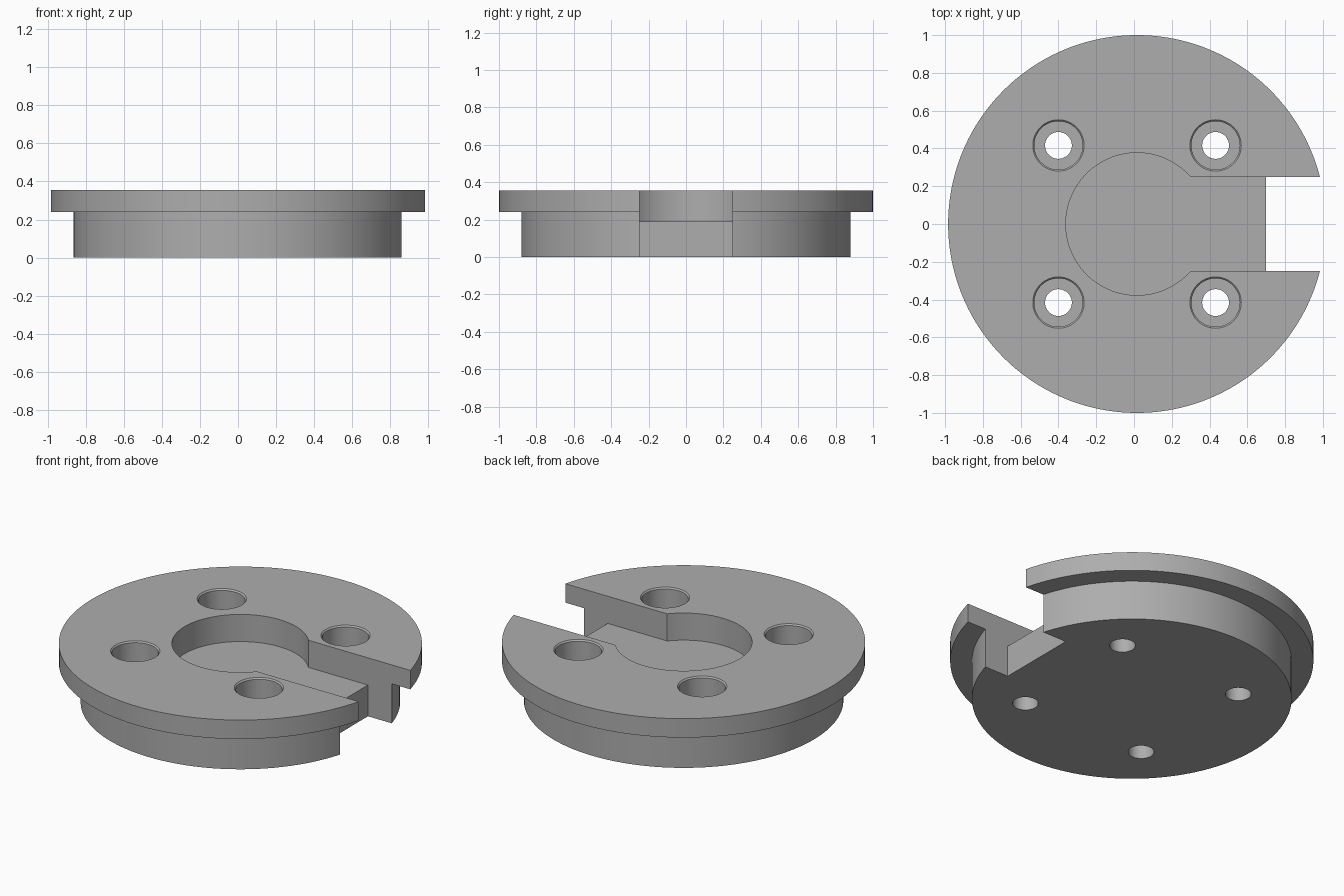
import bpy, bmesh
from math import cos, sin, tau, asin

cube = bpy.data.objects.get("Cube")
if cube:
    bpy.data.objects.remove(cube)

CX = 0.016            # axis of the round body
TOP, FLANGE, FLOOR = 0.355, 0.24, 0.19
SLOT = 0.248          # half width of the slot
POCKET = 0.377

steel = bpy.data.materials.new("grey_steel")
steel.use_nodes = True
colour = (0.42, 0.42, 0.42, 1)
steel.diffuse_color = colour
steel.node_tree.nodes["Principled BSDF"].inputs["Base Color"].default_value = colour


def finish(name, bm):
    bmesh.ops.recalc_face_normals(bm, faces=bm.faces)
    mesh = bpy.data.meshes.new(name)
    bm.to_mesh(mesh)
    bm.free()
    mesh.materials.append(steel)
    obj = bpy.data.objects.new(name, mesh)
    bpy.context.collection.objects.link(obj)
    return obj


def turned(name, profile, x, y, n):
    """Closed solid turned from (radius, z) points, bottom to top."""
    bm = bmesh.new()
    rings = [[bm.verts.new((x + r * cos(tau * i / n), y + r * sin(tau * i / n), z))
              for i in range(n)] for r, z in profile]
    for low, high in zip(rings, rings[1:]):
        for i in range(n):
            j = (i + 1) % n
            bm.faces.new((low[i], low[j], high[j], high[i]))
    bm.faces.new(rings[0])
    bm.faces.new(rings[-1])
    return finish(name, bm)


def extruded(name, outline, z0, z1):
    bm = bmesh.new()
    face = bm.faces.new([bm.verts.new((x, y, z0)) for x, y in outline])
    new = bmesh.ops.extrude_face_region(bm, geom=[face])["geom"]
    verts = [v for v in new if isinstance(v, bmesh.types.BMVert)]
    bmesh.ops.translate(bm, verts=verts, vec=(0, 0, z1 - z0))
    return finish(name, bm)


# Flanged round body
body = turned("flanged_body", [(0.88, 0), (0.88, FLANGE), (1, FLANGE), (1, TOP)], CX, 0, 160)

# Keyhole pocket: round recess running into a straight slot
a = asin(SLOT / POCKET)
steps = 80
arc = [a + (tau - 2 * a) * i / steps for i in range(steps + 1)]
keyhole = [(CX + POCKET * cos(t), POCKET * sin(t)) for t in arc]
keyhole += [(1.2, -SLOT), (1.2, SLOT)]
cutters = [extruded("pocket_cutter", keyhole, FLOOR, 0.5)]

# Slot end cut through the full height
notch = [(0.70, -SLOT), (1.2, -SLOT), (1.2, SLOT), (0.70, SLOT)]
cutters.append(extruded("notch_cutter", notch, -0.1, 0.5))

# Four counterbored screw holes with a small edge chamfer
hole = [(0.071, -0.1), (0.071, FLOOR), (0.128, FLOOR), (0.128, TOP - 0.008),
        (0.136, TOP), (0.136, 0.5)]
for sx in (-1, 1):
    for sy in (-1, 1):
        cutters.append(turned("hole_cutter", hole, CX + sx * 0.416, sy * 0.416, 48))

bpy.ops.object.select_all(action="DESELECT")
bpy.context.view_layer.objects.active = body
body.select_set(True)
for cutter in cutters:
    mod = body.modifiers.new("cut", "BOOLEAN")
    mod.operation = "DIFFERENCE"
    mod.solver = "EXACT"
    mod.object = cutter
    bpy.ops.object.modifier_apply(modifier=mod.name)
    bpy.data.objects.remove(cutter)

bpy.ops.object.shade_smooth_by_angle(angle=0.5)
